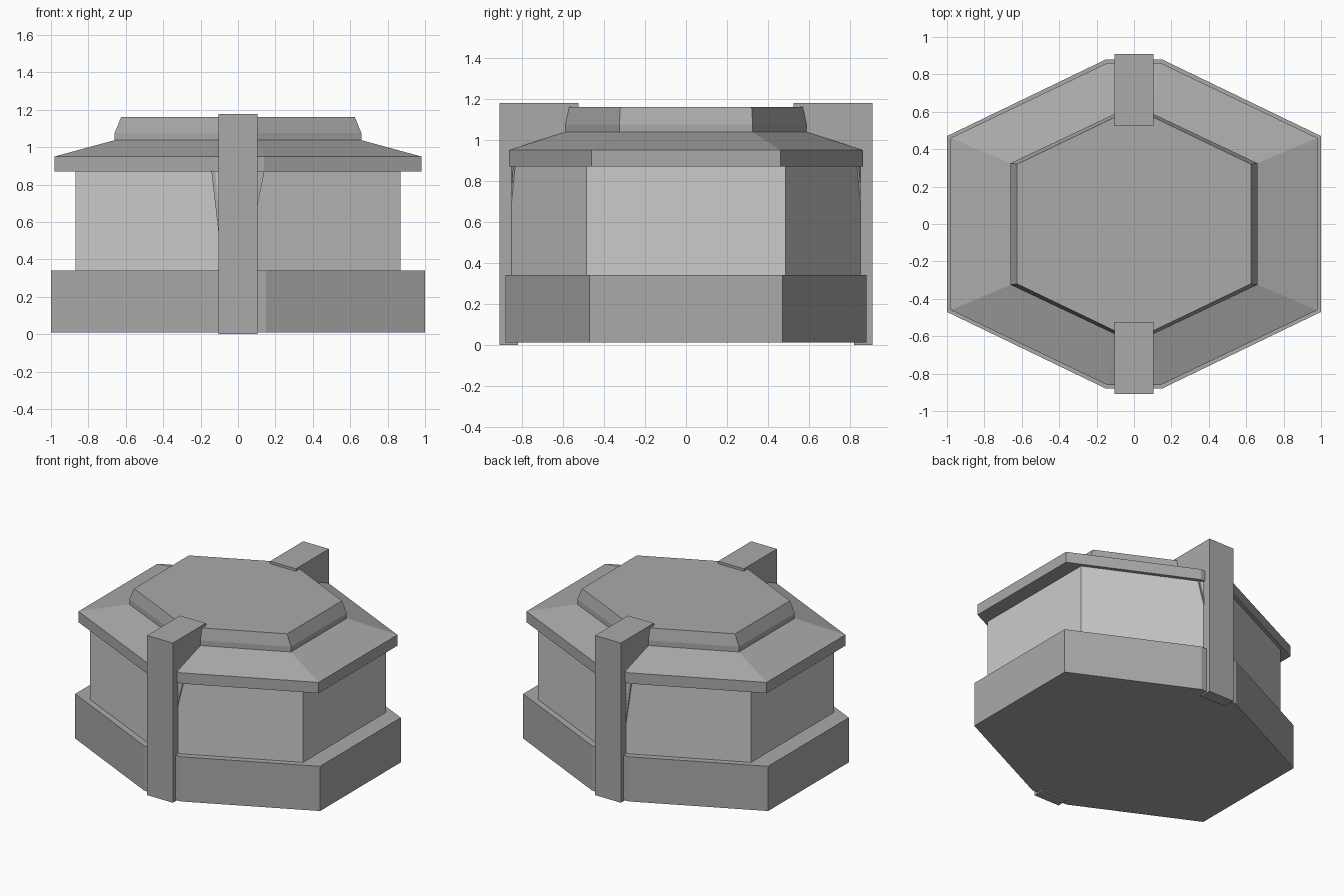
import bpy, bmesh

if "Cube" in bpy.data.objects:
    bpy.data.objects.remove(bpy.data.objects["Cube"])

dark = bpy.data.materials.new("dark_grey")
dark.diffuse_color = (0.4, 0.4, 0.4, 1)
dark.use_nodes = True
dark.node_tree.nodes["Principled BSDF"].inputs["Base Color"].default_value = dark.diffuse_color


def make_object(name, rings, material=dark):
    """Skin a stack of equal-length closed rings and cap both ends."""
    bm = bmesh.new()
    loops = [[bm.verts.new(p) for p in ring] for ring in rings]
    n = len(loops[0])
    for a, b in zip(loops, loops[1:]):
        for i in range(n):
            j = (i + 1) % n
            bm.faces.new((a[i], a[j], b[j], b[i]))
    bm.faces.new(loops[0][::-1])
    bm.faces.new(loops[-1])
    bmesh.ops.recalc_face_normals(bm, faces=bm.faces)
    mesh = bpy.data.meshes.new(name)
    bm.to_mesh(mesh)
    bm.free()
    if material:
        mesh.materials.append(material)
    obj = bpy.data.objects.new(name, mesh)
    bpy.context.collection.objects.link(obj)
    return obj


def hexagon(z, x, y_side, x_tip, y_tip):
    """Hexagon outline with its front and back points cut flat."""
    q = [(x, -y_side), (x, y_side), (x_tip, y_tip), (-x_tip, y_tip)]
    q += [(-a, -b) for a, b in q[:2]] + [(-x_tip, -y_tip), (x_tip, -y_tip)]
    return [(a, b, z) for a, b in q]


def stack(name, *levels, material=dark):
    return make_object(name, [hexagon(*level) for level in levels], material)


# Stacked hexagonal body; only the wall is light
stack("base", (0.01, 1.0, 0.47, 0.15, 0.88), (0.34, 1.0, 0.47, 0.15, 0.88))
stack("wall", (0.34, 0.87, 0.485, 0.10, 0.853), (0.87, 0.87, 0.485, 0.10, 0.853),
      material=None)
stack("roof",
      (0.87, 0.98, 0.46, 0.14, 0.862), (0.95, 0.98, 0.46, 0.14, 0.862),
      (1.037, 0.66, 0.325, 0.10, 0.59))
stack("lid",
      (1.03, 0.66, 0.325, 0.10, 0.59), (1.075, 0.66, 0.325, 0.10, 0.59),
      (1.16, 0.625, 0.32, 0.10, 0.572))

# Front and back clamps that hook over the roof, with brackets under the eave
clamp_profile = [(0.91, 0), (0.82, 0), (0.82, 0.92), (0.57, 1.02), (0.57, 1.15),
                 (0.525, 1.158), (0.525, 1.178), (0.91, 1.178)]
bracket = [(-0.105, 0.858, 0.55), (0.105, 0.858, 0.69),
           (0.143, 0.842, 0.88), (-0.143, 0.842, 0.88)]
for name, s in (("front", -1), ("back", 1)):
    make_object(name + "_clamp",
                [[(x, s * y, z) for y, z in clamp_profile] for x in (-0.105, 0.105)])
    make_object(name + "_bracket",
                [[(x, s * (y - d), z) for x, y, z in bracket] for d in (0.05, 0)])
